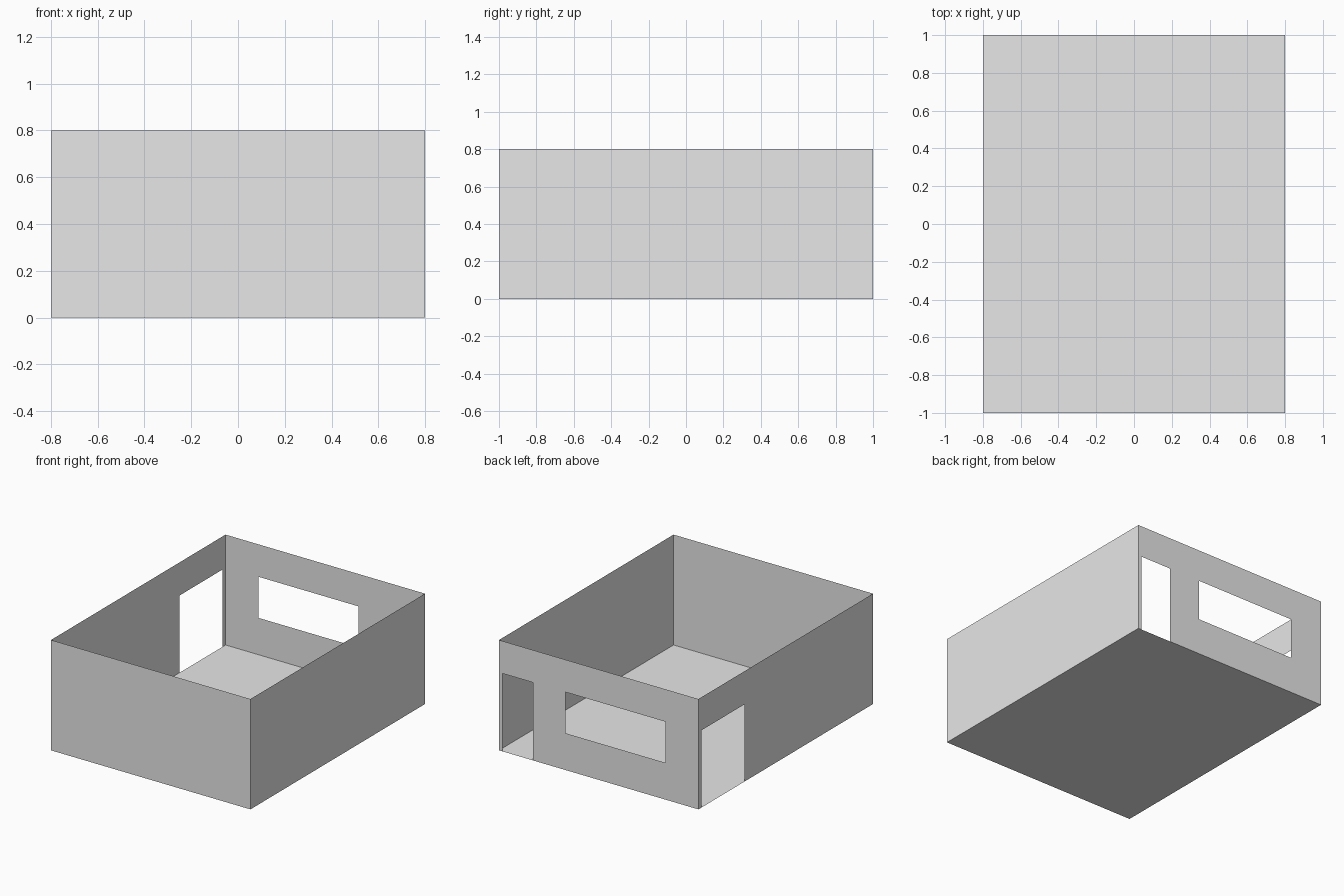
import bpy
import bmesh
from mathutils import Vector

cube = bpy.data.objects.get("Cube")
if cube:
    bpy.data.objects.remove(cube, do_unlink=True)

W, L, H = 0.8, 1.0, 0.8   # half width, half length, wall height

# One plain grey for the whole shell
grey = bpy.data.materials.new("light_grey")
grey.use_nodes = True
colour = (0.8, 0.8, 0.8, 1.0)
grey.diffuse_color = colour
grey.node_tree.nodes["Principled BSDF"].inputs["Base Color"].default_value = colour


def panel(name, origin, u_axis, v_axis, u_range, v_range, outward, holes=()):
    """Thin flat sheet with rectangular openings (u0, u1, v0, v1)."""
    origin, u_axis, v_axis = Vector(origin), Vector(u_axis), Vector(v_axis)
    us = sorted(set(u_range).union(*[h[:2] for h in holes]))
    vs = sorted(set(v_range).union(*[h[2:] for h in holes]))
    bm = bmesh.new()
    for u0, u1 in zip(us, us[1:]):
        for v0, v1 in zip(vs, vs[1:]):
            cu, cv = (u0 + u1) / 2, (v0 + v1) / 2
            if any(h[0] < cu < h[1] and h[2] < cv < h[3] for h in holes):
                continue
            corners = [(u0, v0), (u1, v0), (u1, v1), (u0, v1)]
            bm.faces.new([bm.verts.new(origin + u_axis * u + v_axis * v)
                          for u, v in corners])
    bmesh.ops.remove_doubles(bm, verts=bm.verts, dist=0.0001)
    bm.normal_update()
    flip = [f for f in bm.faces if f.normal.dot(Vector(outward)) < 0]
    bmesh.ops.reverse_faces(bm, faces=flip)
    mesh = bpy.data.meshes.new(name)
    bm.to_mesh(mesh)
    bm.free()
    mesh.materials.append(grey)
    obj = bpy.data.objects.new(name, mesh)
    bpy.context.collection.objects.link(obj)
    return obj


X, Y, Z = (1, 0, 0), (0, 1, 0), (0, 0, 1)

# Floor
panel("floor", (0, 0, 0), X, Y, (-W, W), (-L, L), (0, 0, -1))

# Solid walls
panel("front_wall", (0, -L, 0), X, Z, (-W, W), (0, H), (0, -1, 0))
panel("left_wall", (W, 0, 0), Y, Z, (-L, L), (0, H), X)

# Back wall with a narrow doorway and a wide window
back_door = (0.525, 0.773, 0, 0.565)
window = (-0.535, 0.268, 0.267, 0.565)
panel("back_wall", (0, L, 0), X, Z, (-W, W), (0, H), Y, [back_door, window])

# Right wall with a wide doorway near the back corner
side_door = (0.47, 0.965, 0, 0.56)
panel("right_wall", (-W, 0, 0), Y, Z, (-L, L), (0, H), (-1, 0, 0), [side_door])
